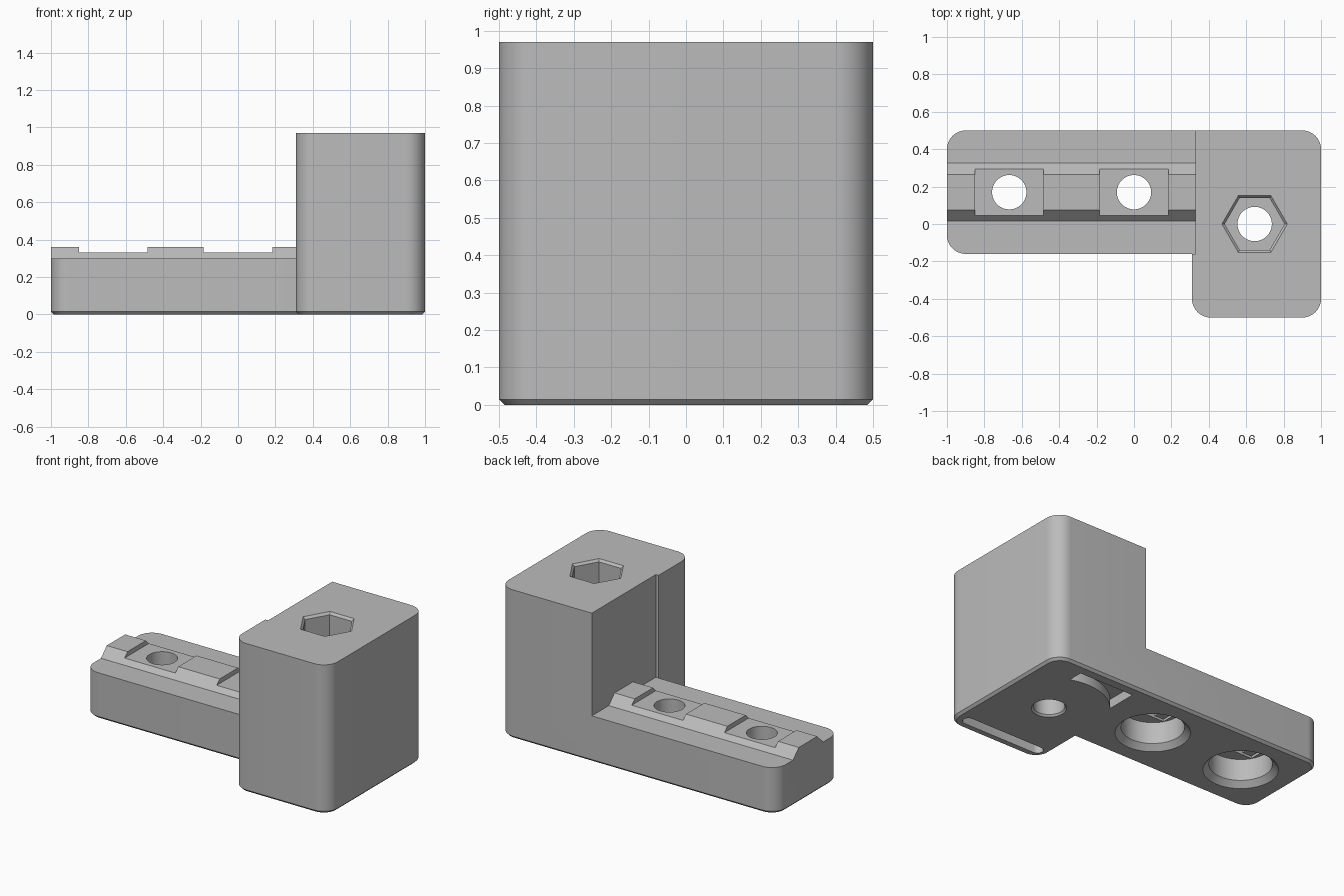
import bpy, bmesh, math

if "Cube" in bpy.data.objects:
    bpy.data.objects.remove(bpy.data.objects["Cube"])

grey = bpy.data.materials.new("grey plastic")
grey.diffuse_color = (0.5, 0.5, 0.5, 1)
grey.use_nodes = True
grey.node_tree.nodes["Principled BSDF"].inputs["Base Color"].default_value = grey.diffuse_color


def loft(name, rings):
    """Closed solid through rings of equal point count."""
    bm = bmesh.new()
    rows = [[bm.verts.new(p) for p in ring] for ring in rings]
    n = len(rows[0])
    for a, b in zip(rows, rows[1:]):
        for i in range(n):
            j = (i + 1) % n
            bm.faces.new((a[i], a[j], b[j], b[i]))
    bm.faces.new(rows[0][::-1])
    bm.faces.new(rows[-1])
    bmesh.ops.recalc_face_normals(bm, faces=bm.faces)
    me = bpy.data.meshes.new(name)
    bm.to_mesh(me)
    bm.free()
    ob = bpy.data.objects.new(name, me)
    bpy.context.collection.objects.link(ob)
    return ob


def prism(name, pts, z0, z1):
    return loft(name, [[(x, y, z) for x, y in pts] for z in (z0, z1)])


def box(name, x0, x1, y0, y1, z0, z1):
    return prism(name, [(x0, y0), (x1, y0), (x1, y1), (x0, y1)], z0, z1)


def turned(name, cx, cy, sections, n=48):
    """Round or hexagonal shaft from (z, radius) sections."""
    return loft(name, [[(cx + r * math.cos(2 * math.pi * i / n),
                         cy + r * math.sin(2 * math.pi * i / n), z)
                        for i in range(n)] for z, r in sections])


def outline(inset, z, r=0.1):
    """L-shaped footprint; each corner: x, y, inward direction, rounded."""
    corners = [(-1, -.16, 1, 1, 1), (.31, -.16, 1, 1, 0), (.31, -.5, 1, 1, 1),
               (1, -.5, -1, 1, 1), (1, .5, -1, -1, 1), (-1, .5, 1, -1, 1)]
    pts = []
    for x, y, sx, sy, rounded in corners:
        if not rounded:
            pts.append((x + inset * sx, y + inset * sy, z))
            continue
        cx, cy = x + r * sx, y + r * sy
        start = {(1, 1): 180, (-1, 1): 270, (-1, -1): 0, (1, -1): 90}[sx, sy]
        for i in range(11):
            a = math.radians(start + 9 * i)
            pts.append((cx + (r - inset) * math.cos(a), cy + (r - inset) * math.sin(a), z))
    return pts


# Body: tall L-shaped solid with a chamfered foot
body = loft("mounting_bracket", [outline(.015, 0), outline(0, .015), outline(0, .97)])

cutters = []
# Space above the arm, leaving the trapezoid rail
rail = [(-.16, .3), (.015, .3), (.075, .36), (.265, .36), (.325, .3), (.7, .3), (.7, 1.1), (-.16, 1.1)]
cutters.append(loft("arm_clearance", [[(x, y, z) for y, z in rail] for x in (-1.1, .33)]))

# Screw positions on the arm: rail notch, bore and stepped seat
for cx, half in ((-.667, .183), (0, .185)):
    cy, h = .17, .092
    cutters += [
        box("rail_notch", cx - half, cx + half, -.05, .4, .33, .45),
        turned("bore", cx, cy, [(-.01, .23), (.035, .185), (.175, .185)]),
        box("seat_slot", cx - .158, cx + .158, cy - h, cy + h, .15, .19),
        box("seat_square", cx - h, cx + h, cy - h, cy + h, .15, .205),
        turned("screw_hole", cx, cy, [(.1, .0918), (.5, .0918)]),
    ]

# Hexagonal nut shaft in the block with its screw hole
hx = .645
cutters.append(turned("nut_shaft", hx, 0, [(.3, .16), (.955, .16), (.985, .19)], 6))
cutters.append(turned("block_hole", hx, 0, [(-.01, .112), (.012, .092), (.4, .092)]))

# Straight pocket under the front end
pocket = []
for cx, a0 in ((.91, -90), (.385, 90)):
    for i in range(9):
        a = math.radians(a0 + 22.5 * i)
        pocket.append((cx + .035 * math.cos(a), -.415 + .035 * math.sin(a)))
cutters.append(prism("front_pocket", pocket, -.05, .06))

# Pocket under the back with a curved inner wall around the hole
arc = [(hx + .355 * math.cos(math.radians(a)), .355 * math.sin(math.radians(a)))
       for a in range(70, 141, 5)]
cutters.append(prism("back_pocket", arc + [(arc[-1][0], .43), (arc[0][0], .43)], -.05, .06))

# Apply all cuts
bpy.context.view_layer.objects.active = body
for c in cutters:
    mod = body.modifiers.new("cut", 'BOOLEAN')
    mod.operation = 'DIFFERENCE'
    mod.solver = 'EXACT'
    mod.object = c
    bpy.ops.object.modifier_apply(modifier=mod.name)
    bpy.data.objects.remove(c)

body.data.materials.clear()
body.data.materials.append(grey)
body.select_set(True)
bpy.ops.object.shade_smooth_by_angle()
